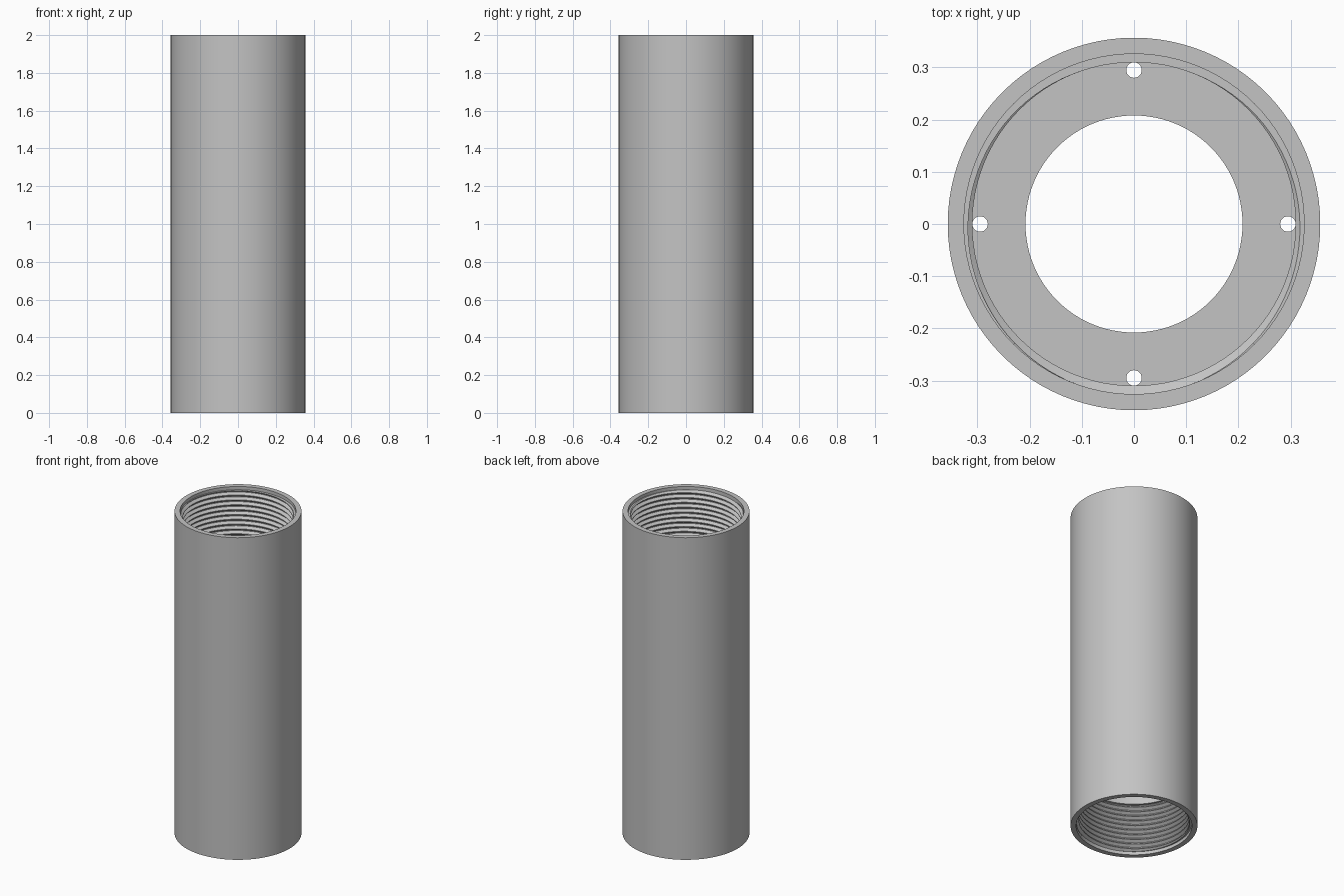
import bpy, bmesh
from math import pi, cos, sin

cube = bpy.data.objects.get("Cube")
if cube:
    bpy.data.objects.remove(cube, do_unlink=True)

SIDES = 96
OUTER, ROOT, CREST = 0.357, 0.326, 0.31
HEIGHT, PITCH, RELIEF = 2.0, 0.03, 0.02
LOW_END, HIGH_END = 0.32, 1.35          # inner ends of the two threads
PLATE_LOW, PLATE_HIGH = 0.42, 0.48

metal = bpy.data.materials.new("grey metal")
metal.use_nodes = True
metal.diffuse_color = (0.55, 0.55, 0.55, 1)
metal.node_tree.nodes["Principled BSDF"].inputs["Base Color"].default_value = (0.55, 0.55, 0.55, 1)


def finish(bm, name):
    mesh = bpy.data.meshes.new(name)
    bm.to_mesh(mesh)
    bm.free()
    obj = bpy.data.objects.new(name, mesh)
    bpy.context.collection.objects.link(obj)
    mesh.materials.append(metal)
    return obj


def smooth(obj):
    bpy.ops.object.select_all(action='DESELECT')
    obj.select_set(True)
    bpy.context.view_layer.objects.active = obj
    bpy.ops.object.shade_smooth_by_angle(angle=pi / 6)


def ring(bm, radius, z):
    return [bm.verts.new((radius * cos(2 * pi * i / SIDES), radius * sin(2 * pi * i / SIDES), z))
            for i in range(SIDES)]


def bridge(bm, a, b):
    for i in range(SIDES):
        j = (i + 1) % SIDES
        bm.faces.new((a[i], a[j], b[j], b[i]))


def lathe(name, profile, closed=False):
    """Revolve (radius, z) points, walked so that faces point outwards."""
    bm = bmesh.new()
    rings = [ring(bm, r, z) for r, z in profile]
    for a, b in zip(rings, rings[1:]):
        bridge(bm, a, b)
    if closed:
        bridge(bm, rings[-1], rings[0])
    return finish(bm, name)


def thread_radius(u):
    """Flat root, sloped flank, flat crest at the middle of each pitch."""
    d = (abs(u % 1 - 0.5) - 0.06) / 0.38
    return CREST + (ROOT - CREST) * min(1, max(0, d))


def thread(name, z_low, z_high):
    """Internal helical thread, trimmed flat at both ends, with end ledges."""
    bm = bmesh.new()
    turns = int((z_high - z_low) / PITCH) + 3
    steps = [k + u for k in range(-turns, 3) for u in (0.06, 0.44, 0.56, 0.94)]
    columns = []
    for i in range(SIDES + 1):
        a = 2 * pi * i / SIDES
        shift = i / SIDES - 0.75
        column = []
        for s in steps:
            z = min(z_high, max(z_low, z_high + PITCH * (s + shift)))
            r = thread_radius((z - z_high) / PITCH - shift)
            column.append(bm.verts.new((r * cos(a), r * sin(a), z)))
        columns.append(column)
    for a, b in zip(columns, columns[1:]):
        for k in range(len(steps) - 1):
            if a[k + 1].co.z - a[k].co.z > 1e-6 or b[k + 1].co.z - b[k].co.z > 1e-6:
                bm.faces.new((a[k], a[k + 1], b[k + 1], b[k]))
    # Ledges from the trimmed ends out to the root radius
    for row, z, up in ((-1, z_high, True), (0, z_low, False)):
        outer = ring(bm, ROOT, z)
        for i in range(SIDES):
            j = (i + 1) % SIDES
            quad = [columns[i][row], outer[i], outer[j], columns[i + 1][row]]
            bm.faces.new(quad if up else quad[::-1])
    bmesh.ops.remove_doubles(bm, verts=bm.verts, dist=1e-5)
    bmesh.ops.dissolve_degenerate(bm, dist=1e-6, edges=bm.edges)
    loose = [v for v in bm.verts if not v.link_faces]
    bmesh.ops.delete(bm, geom=loose, context='VERTS')
    smooth(finish(bm, name))


# Outer shell with its two rims and short smooth entries
smooth(lathe("tube_shell", [(ROOT, RELIEF), (ROOT, 0), (OUTER, 0), (OUTER, HEIGHT),
                            (ROOT, HEIGHT), (ROOT, HEIGHT - RELIEF)]))

# Threads at both ends and the plain bore between them
thread("lower_thread", RELIEF, LOW_END)
thread("upper_thread", HIGH_END, HEIGHT - RELIEF)
smooth(lathe("plain_bore", [(ROOT, HIGH_END), (CREST, HIGH_END),
                            (CREST, LOW_END), (ROOT, LOW_END)]))

# Inner plate with a large centre hole
plate = lathe("inner_plate", [(0.208, PLATE_LOW), (0.32, PLATE_LOW),
                              (0.32, PLATE_HIGH), (0.208, PLATE_HIGH)], closed=True)

# Four small holes through the plate
bm = bmesh.new()
for k in range(4):
    made = bmesh.ops.create_cone(bm, cap_ends=True, segments=24, radius1=0.0148,
                                 radius2=0.0148, depth=0.2)
    bmesh.ops.translate(bm, verts=made["verts"],
                        vec=(0.295 * cos(k * pi / 2), 0.295 * sin(k * pi / 2),
                             (PLATE_LOW + PLATE_HIGH) / 2))
cutter = finish(bm, "hole_cutter")
cutter.hide_render = True
cut = plate.modifiers.new("holes", 'BOOLEAN')
cut.operation = 'DIFFERENCE'
cut.solver = 'EXACT'
cut.object = cutter
bpy.context.view_layer.objects.active = plate
bpy.ops.object.modifier_apply(modifier=cut.name)
bpy.data.objects.remove(cutter, do_unlink=True)
smooth(plate)
